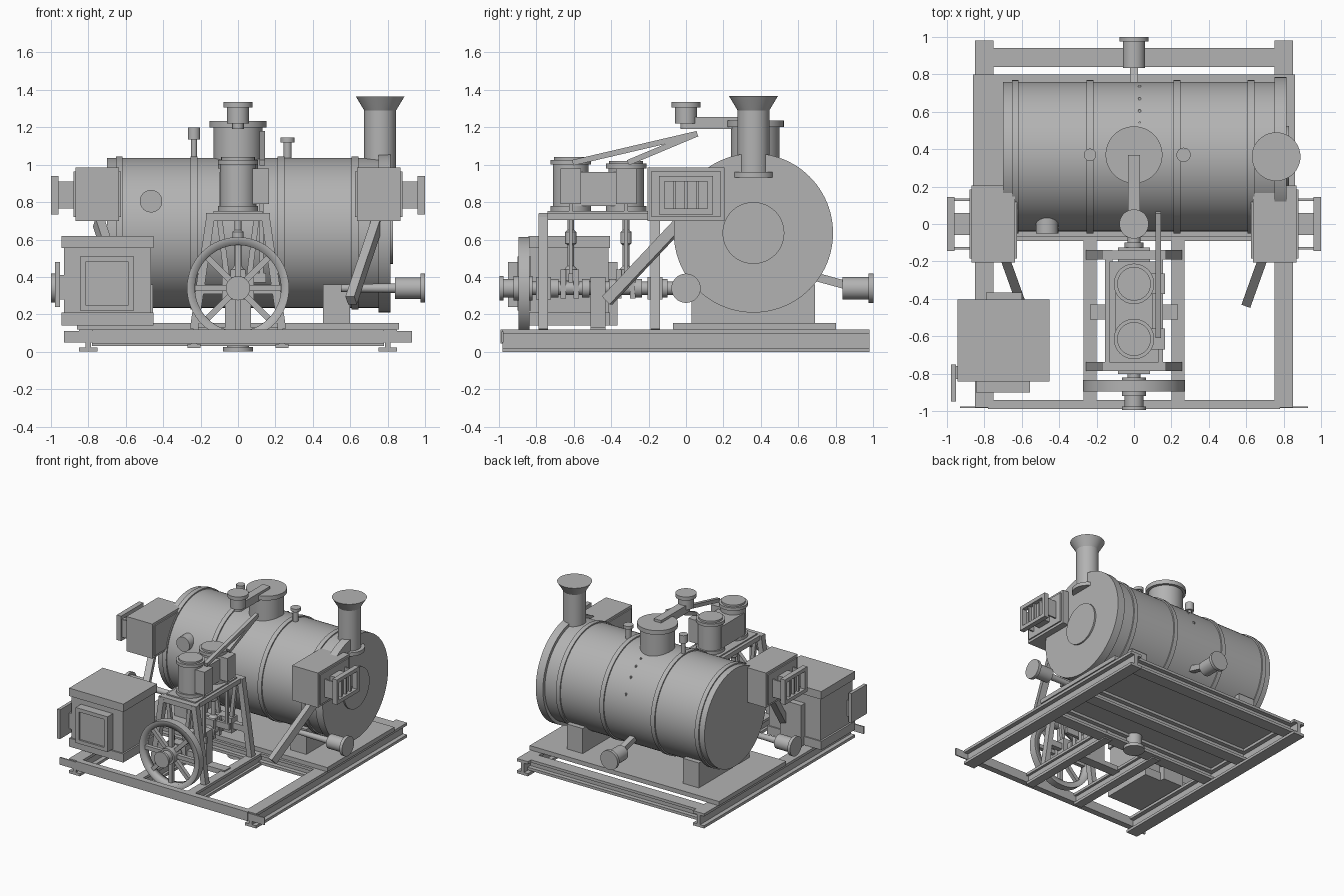
import bpy, bmesh, math
from mathutils import Vector

old = bpy.data.objects.get("Cube")
if old:
    bpy.data.objects.remove(old, do_unlink=True)

steel = bpy.data.materials.new("plain grey steel")
steel.use_nodes = True
GREY = (0.45, 0.45, 0.45, 1)
steel.diffuse_color = GREY
steel.node_tree.nodes["Principled BSDF"].inputs["Base Color"].default_value = GREY


def finish(name, bm):
    bmesh.ops.recalc_face_normals(bm, faces=bm.faces)
    mesh = bpy.data.meshes.new(name)
    bm.to_mesh(mesh)
    bm.free()
    mesh.materials.append(steel)
    obj = bpy.data.objects.new(name, mesh)
    bpy.context.collection.objects.link(obj)
    return obj


def box(name, x, y, z):
    """Box from three (low, high) ranges."""
    bm = bmesh.new()
    bmesh.ops.create_cube(bm, size=1)
    for v in bm.verts:
        v.co = [(r[0] + r[1]) / 2 + c * (r[1] - r[0]) for r, c in zip((x, y, z), v.co)]
    return finish(name, bm)


def bar(name, a, b, w, d):
    """Square bar between two points."""
    a, b = Vector(a), Vector(b)
    bm = bmesh.new()
    bmesh.ops.create_cube(bm, size=1)
    bmesh.ops.scale(bm, vec=(w, d, (b - a).length), verts=bm.verts)
    obj = finish(name, bm)
    obj.location = (a + b) / 2
    direction = b - a
    obj.rotation_euler = direction.to_track_quat('Z', 'Y').to_euler()
    return obj


def turned(name, origin, axis, profile, steps=48):
    """Closed solid of revolution from (distance, radius) pairs along an axis."""
    bm = bmesh.new()
    rings = []
    for h, r in profile:
        rings.append([bm.verts.new((r * math.cos(i * math.tau / steps),
                                    r * math.sin(i * math.tau / steps), h)) for i in range(steps)])
    for lo, hi in zip(rings, rings[1:]):
        for i in range(steps):
            j = (i + 1) % steps
            bm.faces.new((lo[i], lo[j], hi[j], hi[i]))
    bm.faces.new(rings[0])
    bm.faces.new(rings[-1])
    obj = finish(name, bm)
    obj.location = origin
    obj.rotation_euler = Vector(axis).to_track_quat('Z', 'Y').to_euler()
    bpy.ops.object.select_all(action='DESELECT')
    obj.select_set(True)
    bpy.context.view_layer.objects.active = obj
    bpy.ops.object.shade_smooth_by_angle(angle=math.radians(30))
    return obj


def ring(name, y, z, outer, inner, depth, steps=64):
    """Flat wheel rim facing front."""
    obj = turned(name, (0, y, z), (0, 1, 0), [(0, inner), (0, outer), (depth, outer), (depth, inner)], steps)
    bm = bmesh.new()
    bm.from_mesh(obj.data)
    bmesh.ops.delete(bm, geom=[f for f in bm.faces if len(f.verts) > 4], context='FACES_ONLY')
    bm.edges.ensure_lookup_table()
    bmesh.ops.bridge_loops(bm, edges=[e for e in bm.edges if e.is_boundary])
    bmesh.ops.recalc_face_normals(bm, faces=bm.faces)
    bm.to_mesh(obj.data)
    bm.free()


def beam(name, axis, centre, span, width, z):
    """I-beam lying along x or y."""
    t = 0.022
    for part, half, zr in (("bottom", width / 2, (z[0], z[0] + t)), ("web", 0.015, z),
                           ("top", width / 2, (z[1] - t, z[1]))):
        across = (centre - half, centre + half)
        x, y = (span, across) if axis == 'x' else (across, span)
        box(f"{name}_{part}", x, y, zr)


def frame(name, axis, at, u, v, border):
    """Rectangular picture-frame in a plane facing x or y."""
    for part, a, b in (("low", u, (v[0], v[0] + border)), ("high", u, (v[1] - border, v[1])),
                       ("near", (u[0], u[0] + border), v), ("far", (u[1] - border, u[1]), v)):
        x, y = (at, a) if axis == 'x' else (a, at)
        box(f"{name}_{part}", x, y, b)


# Base frame and deck
for s, side in ((-1, "right"), (1, "left")):
    beam(f"{side}_side_rail", 'y', s * 0.8, (-0.98, 0.98), 0.1, (0.0, 0.12))
    beam(f"{side}_engine_rail", 'y', s * 0.235, (-0.94, -0.02), 0.07, (0.02, 0.12))
for i, y in enumerate((-0.04, 0.34, 0.89)):
    beam(f"cross_beam_{i}", 'x', y, (-0.78, 0.78), 0.1, (0.03, 0.12))
box("front_beam", (-0.78, 0.78), (-0.99, -0.94), (0.045, 0.12))
box("front_plate", (-0.93, 0.93), (-0.985, -0.975), (0.05, 0.11))
box("deck", (-0.86, 0.86), (-0.07, 0.8), (0.12, 0.155))
turned("drain_stub", (0, 0, 0), (0, 0, 1), [(0, 0.08), (0.025, 0.08), (0.025, 0.06), (0.13, 0.06)])

# Boiler
CY, CZ = 0.36, 0.635
turned("boiler", (0, CY, CZ), (1, 0, 0), [(-0.7, 0.4), (0.76, 0.4)], 96)
for i, x in enumerate((-0.635, -0.235, 0.23, 0.625)):
    turned(f"boiler_band_{i}", (x, CY, CZ), (1, 0, 0), [(-0.018, 0.41), (0.018, 0.41)], 96)
turned("smokebox_end", (0, CY, CZ), (1, 0, 0), [(0.75, 0.425), (0.815, 0.425)], 96)
turned("smokebox_door", (0, CY, CZ), (1, 0, 0), [(0.8, 0.165), (0.828, 0.165)])
turned("hand_hole", (-0.465, 0.1, 0.805), (0, -1, 0), [(0, 0.06), (0.15, 0.06)])
for i in range(4):
    y = 0.54 + i * 0.065
    turned(f"boiler_rivet_{i}", (0.03, y, CZ + math.sqrt(0.16 - (y - CY) ** 2)), (0, 0, 1),
           [(-0.01, 0.008), (0.008, 0.008)], 10)
for s, side in ((-1, "right"), (1, "left")):
    x = sorted((s * 0.455, s * 0.6))
    box(f"{side}_saddle", x, (0.03, 0.69), (0.155, 0.36))

# Chimney, dome and safety valves
turned("chimney", (0.76, CY, 0), (0, 0, 1),
       [(0.93, 0.115), (0.96, 0.115), (0.96, 0.085), (1.29, 0.085), (1.365, 0.13)])
turned("steam_dome", (0, 0.37, 0), (0, 0, 1),
       [(0.98, 0.13), (1.2, 0.13), (1.2, 0.152), (1.235, 0.152)])
box("steam_arm", (-0.033, 0.033), (0, 0.37), (1.19, 1.255))
turned("stop_valve", (0, 0, 0), (0, 0, 1),
       [(1.19, 0.03), (1.22, 0.03), (1.22, 0.058), (1.305, 0.058), (1.305, 0.078), (1.335, 0.078)])
turned("tall_safety_valve", (-0.235, 0.37, 0), (0, 0, 1),
       [(1.0, 0.016), (1.135, 0.016), (1.135, 0.033), (1.2, 0.033)], 24)
turned("short_safety_valve", (0.265, 0.37, 0), (0, 0, 1),
       [(1.0, 0.022), (1.12, 0.022), (1.12, 0.038), (1.145, 0.038)], 24)

# Side boxes with barred windows, braces and side pipes
for s, side in ((-1, "right"), (1, "left")):
    def rx(a, b):
        return sorted((s * a, s * b))
    box(f"{side}_side_box", rx(0.635, 0.87), (-0.205, 0.205), (0.7, 0.985))
    box(f"{side}_box_trim", rx(0.625, 0.88), (-0.185, 0.185), (0.72, 0.965))
    frame(f"{side}_window_frame", 'x', rx(0.96, 1.0), (-0.145, 0.145), (0.735, 0.94), 0.03)
    box(f"{side}_window_core", rx(0.87, 0.965), (-0.06, 0.06), (0.765, 0.91))
    for y in (-0.13, 0.13):
        box(f"{side}_window_cheek", rx(0.87, 0.97), (y - 0.006, y + 0.006), (0.765, 0.91))
    for y in (-0.06, 0, 0.06):
        box(f"{side}_window_bar", rx(0.965, 0.985), (y - 0.007, y + 0.007), (0.76, 0.92))
    bar(f"{side}_brace", (s * 0.605, -0.42, 0.275), (s * 0.745, -0.03, 0.69), 0.05, 0.06)
    turned(f"{side}_side_pipe", (0, 0, 0.34), (s, 0, 0),
           [(0.55, 0.02), (0.84, 0.026), (0.84, 0.057), (0.975, 0.057), (0.975, 0.078), (1.0, 0.078)])

# Rear pipe
bar("rear_feed_rod", (0, 0.66, 0.41), (0, 0.86, 0.355), 0.045, 0.045)
turned("rear_pipe", (0, 0, 0.34), (0, 1, 0),
       [(0.835, 0.06), (0.975, 0.06), (0.975, 0.078), (1.0, 0.078)])

# Furnace box
box("furnace", (-0.93, -0.465), (-0.83, -0.415), (0.14, 0.6))
box("furnace_lid", (-0.945, -0.452), (-0.842, -0.405), (0.555, 0.62))
box("furnace_skirt", (-0.945, -0.452), (-0.842, -0.405), (0.14, 0.21))
box("furnace_mouth", (-0.845, -0.555), (-0.885, -0.82), (0.22, 0.51))
frame("furnace_door_frame", 'y', (-0.9, -0.88), (-0.845, -0.555), (0.22, 0.51), 0.03)
box("furnace_duct", (-0.79, -0.6), (-0.42, -0.365), (0.14, 0.48))
box("furnace_side_door", (-0.978, -0.952), (-0.95, -0.75), (0.24, 0.48))
box("side_door_hinge", (-0.955, -0.925), (-0.83, -0.76), (0.28, 0.41))

# Flywheel and crankshaft
SZ = 0.34
ring("flywheel_rim", -0.895, SZ, 0.273, 0.23, 0.06)
for i in range(8):
    a = i * math.tau / 8
    bar(f"flywheel_spoke_{i}", (0, -0.865, SZ), (0.24 * math.cos(a), -0.865, SZ + 0.24 * math.sin(a)), 0.032, 0.032)
turned("crankshaft", (0, 0, SZ), (0, 1, 0),
       [(-0.995, 0.065), (-0.975, 0.065), (-0.975, 0.05), (-0.92, 0.05), (-0.92, 0.065),
        (-0.82, 0.065), (-0.82, 0.035), (-0.07, 0.035)], 32)
for i, y in enumerate((-0.7, -0.535, -0.39, -0.255, -0.12)):
    turned(f"shaft_collar_{i}", (0, y, SZ), (0, 1, 0), [(-0.02, 0.05), (0.02, 0.05)], 32)
for y in (-0.655, -0.585, -0.36, -0.285):
    box("crank_web", (-0.04, 0.04), (y - 0.015, y + 0.015), (0.285, 0.44))

# A-frames, bearings and top rails
for y, end in ((-0.762, "front"), (-0.165, "rear")):
    for s in (-1, 1):
        bar(f"{end}_frame_leg", (s * 0.235, y, 0.12), (s * 0.145, y, 0.735), 0.05, 0.045)
        bar(f"{end}_inner_strut", (s * 0.1, y, 0.72), (s * 0.06, y, 0.4), 0.025, 0.03)
    box(f"{end}_frame_head", (-0.17, 0.17), (y - 0.024, y + 0.024), (0.7, 0.742))
    box(f"{end}_frame_tie", (-0.2, 0.2), (y - 0.02, y + 0.02), (0.31, 0.36))
    box(f"{end}_bearing", (-0.085, 0.085), (y - 0.04, y + 0.04), (0.28, 0.4))
for s in (-1, 1):
    x = sorted((s * 0.115, s * 0.155))
    box("top_rail", x, (-0.785, -0.14), (0.705, 0.742))
box("centre_pedestal", (-0.07, 0.07), (-0.51, -0.43), (0.12, 0.4))
box("pedestal_foot", (-0.235, 0.235), (-0.51, -0.43), (0.09, 0.13))

# Twin steam cylinders with rods and valve chests
for y, top, part in ((-0.615, 1.04, "front"), (-0.32, 1.02, "rear")):
    turned(f"{part}_cylinder", (0, y, 0), (0, 0, 1),
           [(0.75, 0.108), (0.778, 0.108), (0.778, 0.095), (top - 0.04, 0.095),
            (top - 0.04, 0.108), (top - 0.015, 0.108), (top - 0.015, 0.09), (top, 0.09)])
    turned(f"{part}_piston_rod", (0, y, 0), (0, 0, 1),
           [(0.38, 0.035), (0.44, 0.035), (0.46, 0.018), (0.57, 0.018), (0.58, 0.03),
            (0.64, 0.03), (0.65, 0.018), (0.76, 0.018)], 24)
    box(f"{part}_valve_chest", (0.07, 0.165), (y - 0.055, y + 0.055), (0.79, 0.98))
    bar(f"{part}_steam_bar", (0.13, y + 0.01, 1.01), (0.13, 0.06, 1.165), 0.03, 0.03)
    box(f"{part}_valve_rod", (0.115, 0.135), (y - 0.01, y + 0.01), (0.4, 0.8))
    box(f"{part}_eccentric", (0.03, 0.15), (y - 0.012, y + 0.012), (0.37, 0.42))
box("cylinder_bridge", (-0.1, 0.1), (-0.615, -0.32), (0.78, 0.96))
box("cylinder_bed", (-0.13, 0.13), (-0.74, -0.2), (0.72, 0.752))
